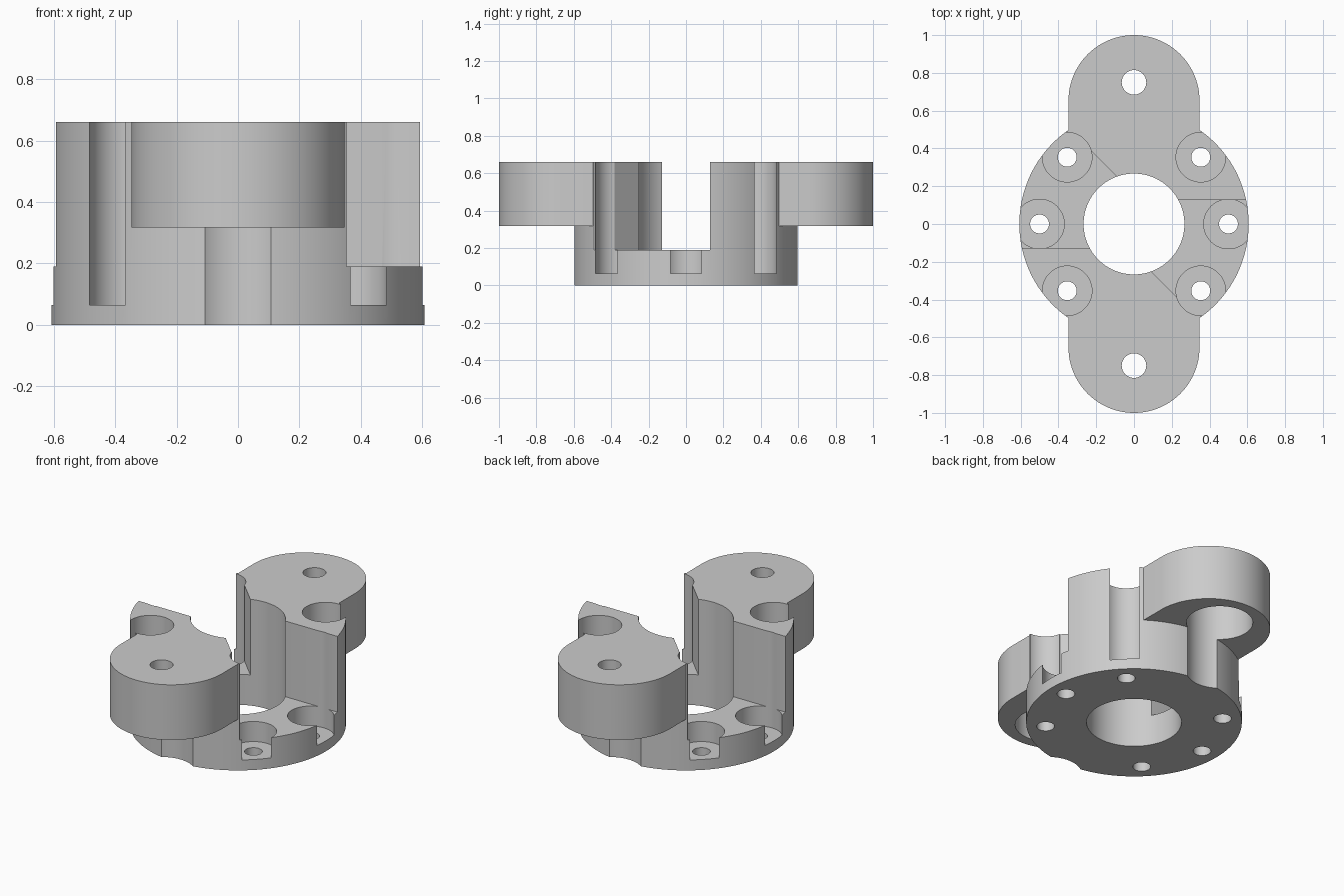
import bpy, bmesh, math
from mathutils import Matrix

cube = bpy.data.objects.get("Cube")
if cube:
    bpy.data.objects.remove(cube, do_unlink=True)

TOP, FLOOR, SEAT = 0.66, 0.19, 0.065
EAR_BASE, EAR_W, EAR_Y = 0.317, 0.347, 0.653
SCREW_RADIUS = 0.5
ABOVE = 0.9


def prism(name, points, z0, z1, turn=0.0):
    """Extrude a flat outline from z0 to z1, turned about the z axis."""
    bm = bmesh.new()
    base = bm.faces.new([bm.verts.new((x, y, z0)) for x, y in points])
    ext = bmesh.ops.extrude_face_region(bm, geom=[base])
    moved = [v for v in ext["geom"] if isinstance(v, bmesh.types.BMVert)]
    bmesh.ops.translate(bm, verts=moved, vec=(0, 0, z1 - z0))
    bmesh.ops.transform(bm, matrix=Matrix.Rotation(turn, 4, "Z"), verts=bm.verts)
    bmesh.ops.recalc_face_normals(bm, faces=bm.faces)
    mesh = bpy.data.meshes.new(name)
    bm.to_mesh(mesh)
    bm.free()
    obj = bpy.data.objects.new(name, mesh)
    bpy.context.collection.objects.link(obj)
    return obj


def arc(cx, cy, r, start, end, steps):
    span = math.radians(end - start)
    return [(cx + r * math.cos(math.radians(start) + span * i / steps),
             cy + r * math.sin(math.radians(start) + span * i / steps))
            for i in range(steps + 1)]


def cylinder(name, x, y, r, z0, z1, sides=48):
    return prism(name, arc(x, y, r, 0, 360, sides)[:-1], z0, z1)


def combine(target, tool, operation):
    """Apply one boolean and remove the helper object."""
    tool.hide_render = True
    mod = target.modifiers.new("shape", "BOOLEAN")
    mod.operation, mod.solver, mod.object = operation, "EXACT", tool
    bpy.ops.object.select_all(action="DESELECT")
    bpy.context.view_layer.objects.active = target
    target.select_set(True)
    bpy.ops.object.modifier_apply(modifier=mod.name)
    bpy.data.objects.remove(tool, do_unlink=True)


# Round body, with two mounting ears raised above the base
body = cylinder("mounting_bracket", 0, 0, 0.607, 0, TOP + 0.02, 128)
ear = [(EAR_W, 0.35)] + arc(0, EAR_Y, EAR_W, 0, 180, 48) + [(-EAR_W, 0.35)]
for turn in (0, math.pi):
    combine(body, prism("ear", ear, EAR_BASE, TOP + 0.05, turn), "UNION")

# Level top
square = [(-2, -2), (2, -2), (2, 2), (-2, 2)]
combine(body, prism("top_trim", square, TOP, ABOVE), "DIFFERENCE")

# Wide side openings that leave two towers standing on the base
opening = [(0, 0.127), (1, 0.127), (1, -1), (0.354, -1),
           (0.354, -0.354), (0.223, -0.383), (0, -0.16)]
for turn in (0, math.pi):
    combine(body, prism("opening", opening, FLOOR, ABOVE, turn), "DIFFERENCE")

# Central bore
combine(body, cylinder("bore", 0, 0, 0.267, -0.1, ABOVE, 96), "DIFFERENCE")

# Six screw holes with deep head recesses
for angle in (0, 45, 135, 180, 225, 315):
    a = math.radians(angle)
    x, y = SCREW_RADIUS * math.cos(a), SCREW_RADIUS * math.sin(a)
    combine(body, cylinder("recess", x, y, 0.131, SEAT, ABOVE), "DIFFERENCE")
    combine(body, cylinder("screw_hole", x, y, 0.05, -0.1, ABOVE), "DIFFERENCE")

# Ear holes, with wide pockets entering from below
for y in (-0.75, 0.75):
    combine(body, cylinder("pocket", 0, y, 0.187, -0.1, TOP - SEAT, 64), "DIFFERENCE")
    combine(body, cylinder("ear_hole", 0, y, 0.065, -0.1, ABOVE), "DIFFERENCE")

# Single grey finish
grey = bpy.data.materials.new("plain_grey")
grey.use_nodes = True
colour = (0.6, 0.6, 0.6, 1)
grey.diffuse_color = colour
for node in grey.node_tree.nodes:
    if node.type == "BSDF_PRINCIPLED":
        node.inputs["Base Color"].default_value = colour
body.data.materials.clear()
body.data.materials.append(grey)
for face in body.data.polygons:
    face.material_index = 0

bpy.ops.object.select_all(action="DESELECT")
bpy.context.view_layer.objects.active = body
body.select_set(True)
bpy.ops.object.shade_smooth_by_angle(angle=math.radians(30))
